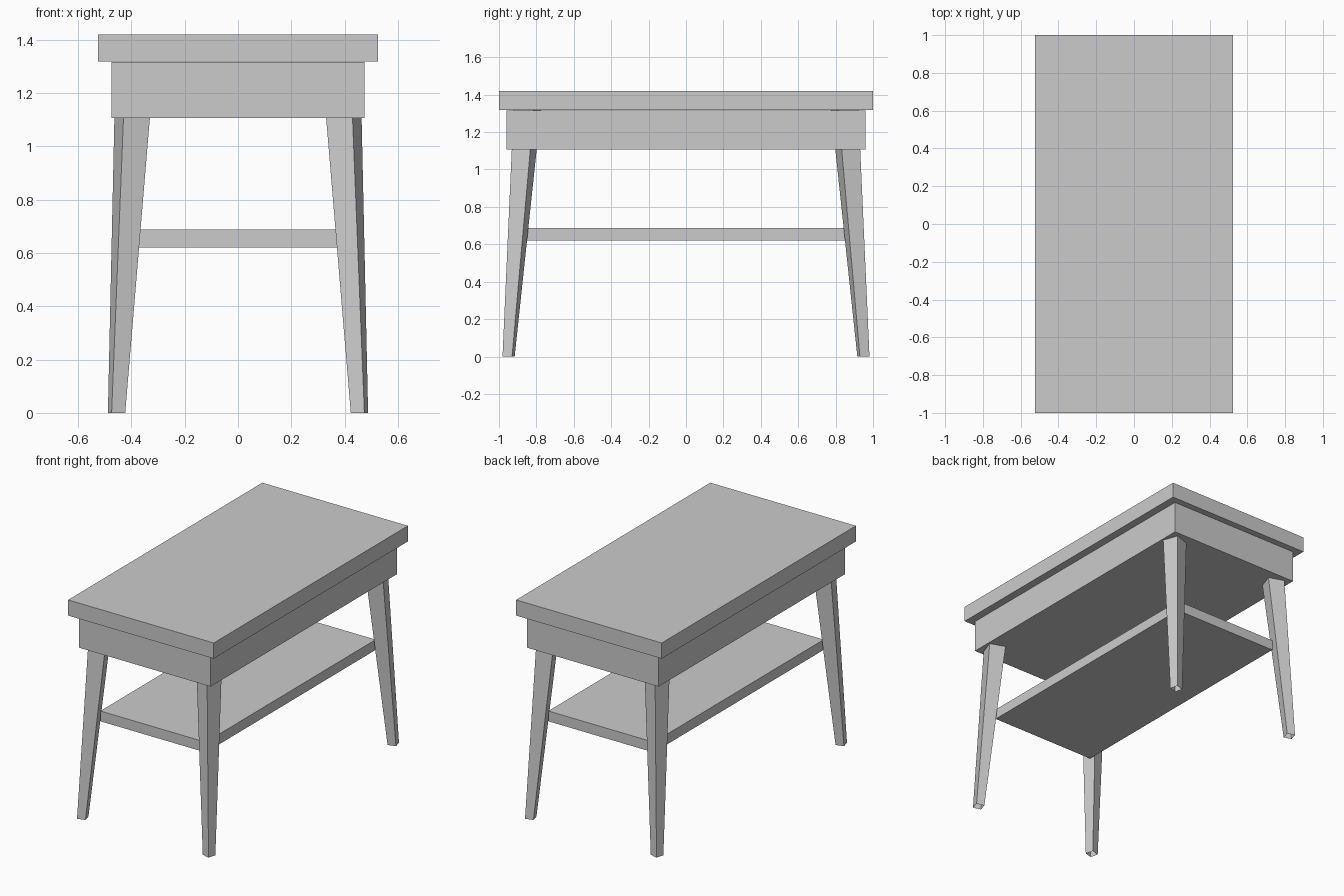
import bpy
import bmesh

if "Cube" in bpy.data.objects:
    bpy.data.objects.remove(bpy.data.objects["Cube"])


def make_object(name, bm):
    bmesh.ops.recalc_face_normals(bm, faces=bm.faces)
    mesh = bpy.data.meshes.new(name)
    bm.to_mesh(mesh)
    bm.free()
    obj = bpy.data.objects.new(name, mesh)
    bpy.context.collection.objects.link(obj)
    return obj


def box(name, half_x, half_y, z0, z1):
    bm = bmesh.new()
    bmesh.ops.create_cube(bm, size=1)
    for v in bm.verts:
        v.co.x *= 2 * half_x
        v.co.y *= 2 * half_y
        v.co.z = z0 if v.co.z < 0 else z1
    return make_object(name, bm)


def turned_square(corner, edge, z):
    # Square section from its outer front corner and one edge direction
    (x, y), (dx, dy) = corner, edge
    return [(x, y, z), (x + dx, y + dy, z),
            (x + dx - dy, y + dy + dx, z), (x - dy, y + dx, z)]


# Slabs: top, apron and lower shelf
box("table_top", 0.525, 1.0, 1.318, 1.42)
box("apron", 0.475, 0.96, 1.107, 1.316)
box("lower_shelf", 0.38, 0.875, 0.62, 0.687)

# Tapered, splayed legs turned slightly on their axis, open-ended tubes
foot = turned_square((0.474, -0.981), (0.014, 0.051), 0.0)
head = turned_square((0.421, -0.922), (0.038, 0.108), 1.317)
for x_name, sx in (("left", -1), ("right", 1)):
    for y_name, sy in (("front", 1), ("back", -1)):
        bm = bmesh.new()
        low, high = [[bm.verts.new((sx * x, sy * y, z)) for x, y, z in ring]
                     for ring in (foot, head)]
        for i in range(4):
            j = (i + 1) % 4
            bm.faces.new((low[i], low[j], high[j], high[i]))
        make_object(f"{y_name}_{x_name}_leg", bm)
